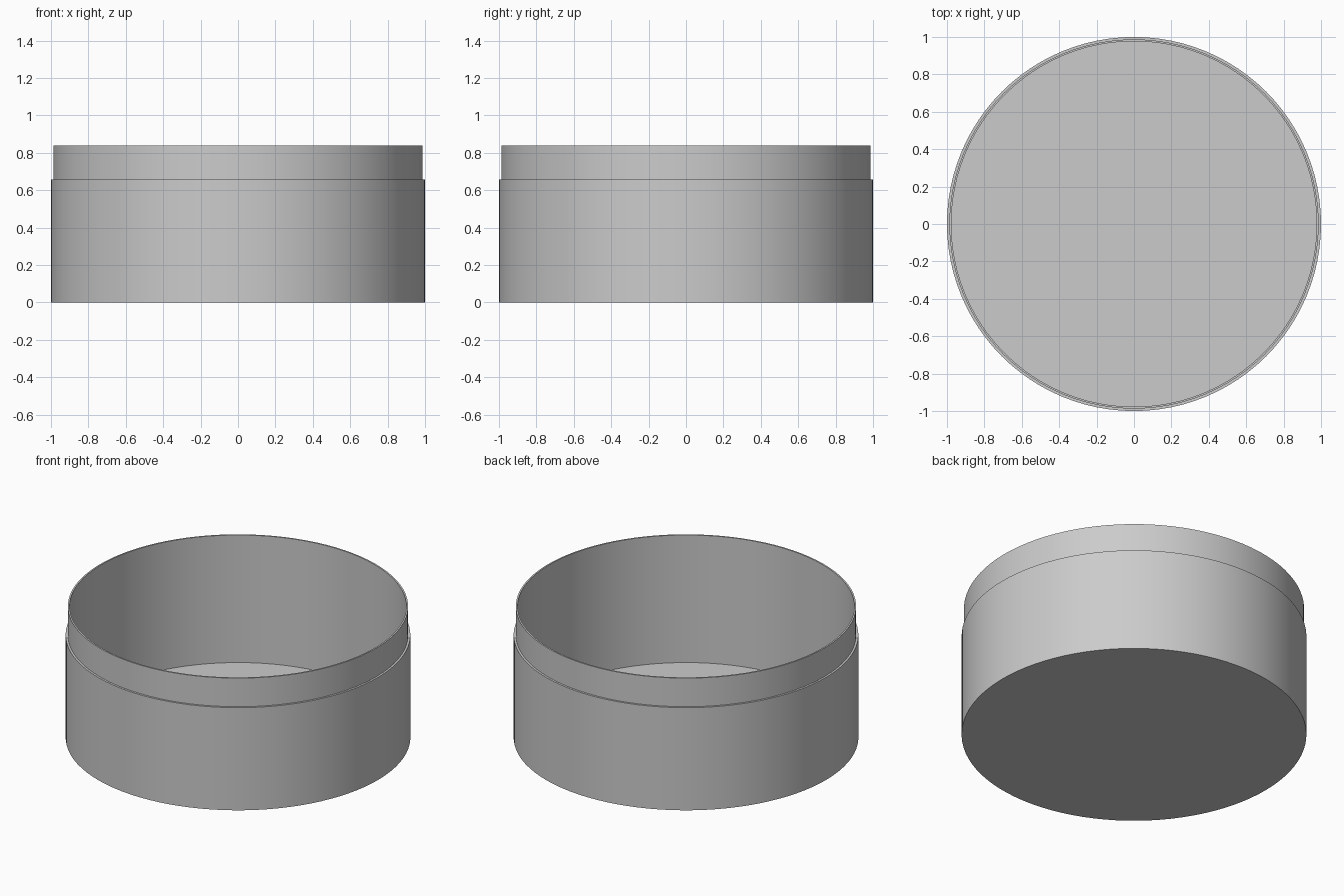
import bpy, bmesh, math

if "Cube" in bpy.data.objects:
    bpy.data.objects.remove(bpy.data.objects["Cube"])

SEGMENTS = 96

grey = bpy.data.materials.new("neutral grey")
grey.diffuse_color = (0.6, 0.6, 0.6, 1)
grey.use_nodes = True
grey.node_tree.nodes["Principled BSDF"].inputs["Base Color"].default_value = grey.diffuse_color


def lathe(name, profile):
    """Revolve an (r, z) profile around z; points on the axis become caps."""
    bm = bmesh.new()
    verts = [bm.verts.new((r, 0, z)) for r, z in profile]
    edges = [bm.edges.new(pair) for pair in zip(verts, verts[1:])]
    bmesh.ops.spin(bm, geom=verts + edges, cent=(0, 0, 0), axis=(0, 0, 1),
                   angle=math.tau, steps=SEGMENTS, use_duplicate=False)
    bmesh.ops.remove_doubles(bm, verts=bm.verts, dist=1e-5)
    bmesh.ops.recalc_face_normals(bm, faces=bm.faces)
    mesh = bpy.data.meshes.new(name)
    bm.to_mesh(mesh)
    bm.free()
    mesh.materials.append(grey)
    obj = bpy.data.objects.new(name, mesh)
    bpy.context.collection.objects.link(obj)
    bpy.context.view_layer.objects.active = obj
    obj.select_set(True)
    bpy.ops.object.shade_smooth_by_angle(angle=math.radians(30))
    obj.select_set(False)
    return obj


# Open round tin: outer wall, lid ledge, raised neck, inner wall and floor
lathe("round_tin_base", [
    (0, 0), (1.0, 0), (1.0, 0.657), (0.987, 0.657),
    (0.987, 0.84), (0.977, 0.84), (0.977, 0.024), (0, 0.024),
])
